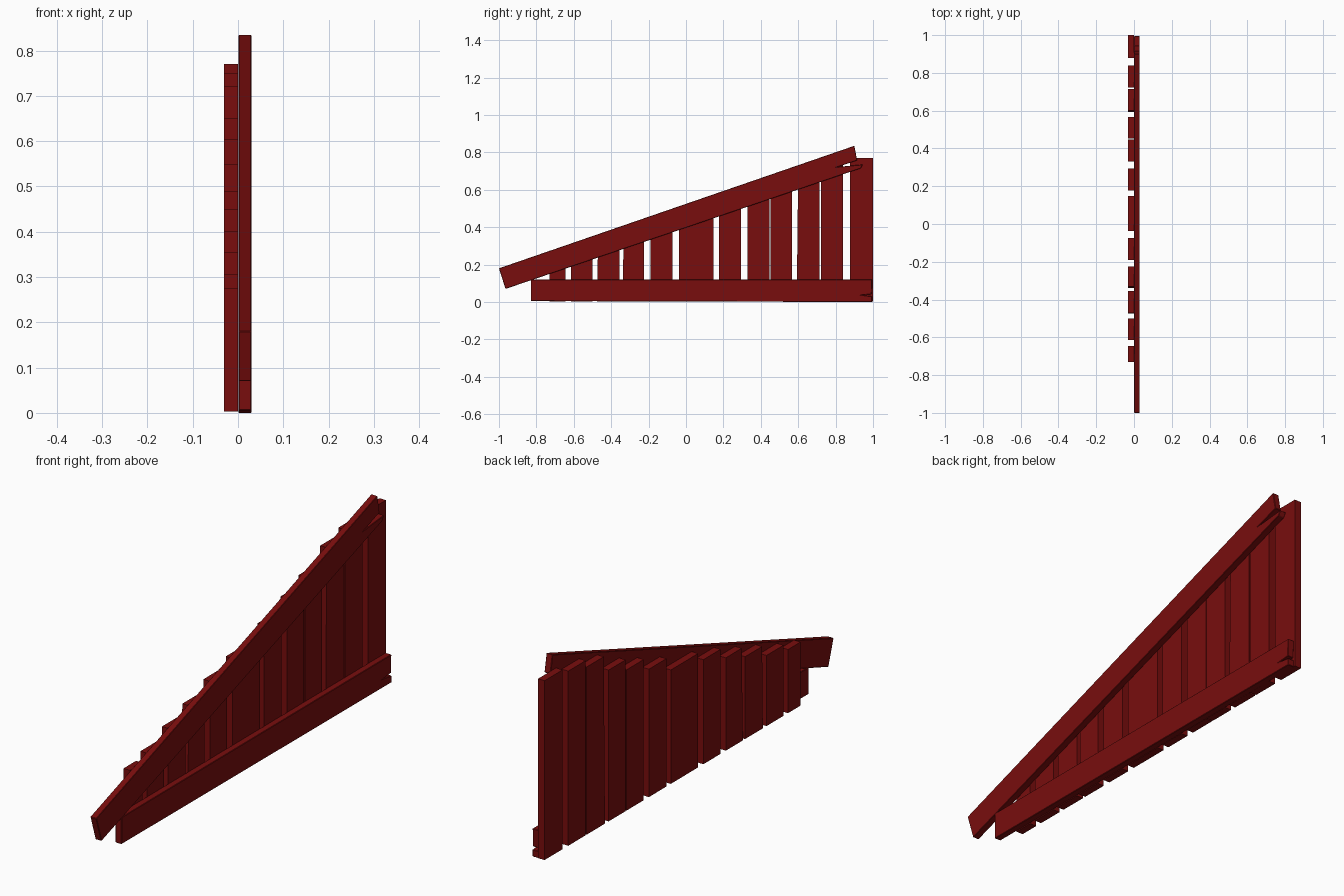
import bpy
import bmesh

cube = bpy.data.objects.get("Cube")
if cube:
    bpy.data.objects.remove(cube, do_unlink=True)

# Single dark red paint
paint = bpy.data.materials.new("dark_red_paint")
paint.use_nodes = True
colour = (0.19, 0.004, 0.004, 1.0)
paint.diffuse_color = colour
paint.node_tree.nodes["Principled BSDF"].inputs["Base Color"].default_value = colour


def board(name, outline, x_back, x_front, bevel=0.0):
    """Cut a plank from a (y, z) outline and give it thickness along x."""
    bm = bmesh.new()
    face = bm.faces.new([bm.verts.new((x_back, y, z)) for y, z in outline])
    out = bmesh.ops.extrude_face_region(bm, geom=[face])
    verts = [v for v in out["geom"] if isinstance(v, bmesh.types.BMVert)]
    bmesh.ops.translate(bm, verts=verts, vec=(x_front - x_back, 0, 0))
    bmesh.ops.recalc_face_normals(bm, faces=bm.faces)
    mesh = bpy.data.meshes.new(name)
    bm.to_mesh(mesh)
    bm.free()
    mesh.materials.append(paint)
    obj = bpy.data.objects.new(name, mesh)
    bpy.context.collection.objects.link(obj)
    if bevel:
        mod = obj.modifiers.new("worn_edges", 'BEVEL')
        mod.width = bevel
        mod.segments = 1
    return obj


# Sloping top rail, with a split at its high end
board("top_rail",
      [(-1.0, 0.18), (-0.965, 0.07), (0.935, 0.715), (0.945, 0.735),
       (0.81, 0.722), (0.915, 0.757), (0.9, 0.835)],
      0.001, 0.03, 0.002)

# Level bottom rail, with a small split at its back end
board("bottom_rail",
      [(-0.83, 0.005), (0.995, 0.0), (0.995, 0.03), (0.94, 0.037),
       (0.992, 0.042), (0.995, 0.12), (-0.83, 0.12)],
      0.001, 0.03, 0.002)

# Upright slats: front edge, back edge, top height, lean of the top
slats = [
    (-0.73, -0.645, 0.275, 0.0), (-0.615, -0.5, 0.305, 0.0),
    (-0.475, -0.355, 0.355, 0.005), (-0.34, -0.225, 0.40, 0.008),
    (-0.19, -0.073, 0.45, 0.0), (-0.038, 0.147, 0.49, 0.0),
    (0.177, 0.295, 0.55, 0.0), (0.33, 0.447, 0.605, 0.0),
    (0.452, 0.567, 0.65, 0.0), (0.592, 0.715, 0.72, 0.008),
    (0.722, 0.84, 0.75, 0.0), (0.878, 1.0, 0.77, 0.0),
]
for i, (y0, y1, top, lean) in enumerate(slats, 1):
    board(f"slat_{i}", [(y0, 0.003), (y1, 0.003), (y1, top), (y0 + lean, top)],
          -0.031, 0.0)
